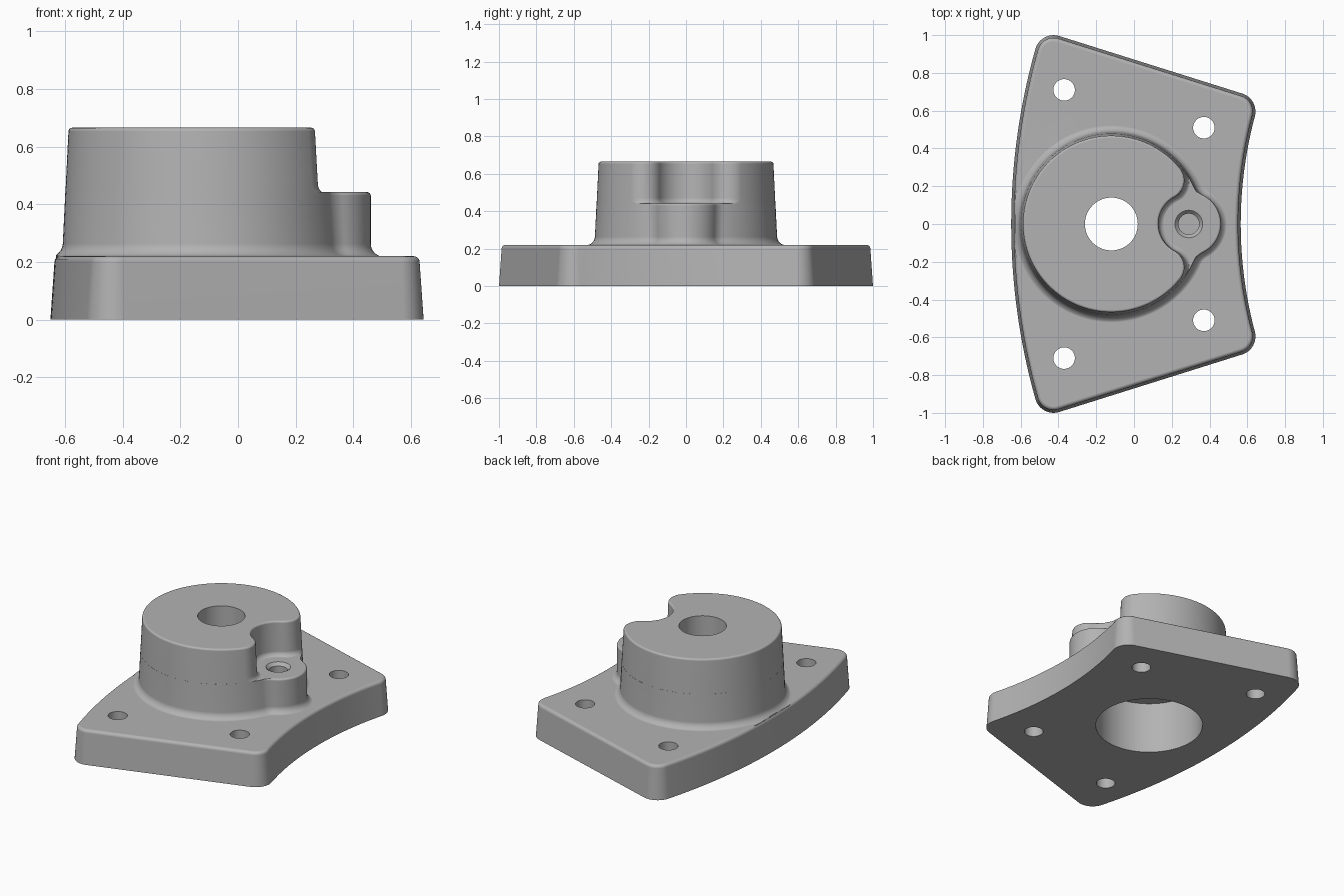
import bpy, bmesh, math
from math import pi, sin, cos, asin, atan2, sqrt, hypot

cube = bpy.data.objects.get("Cube")
if cube:
    bpy.data.objects.remove(cube, do_unlink=True)

# Main dimensions
HUB_X, BOSS_X = -0.12, 0.29
PLATE_TOP, BOSS_TOP, HUB_TOP = 0.22, 0.442, 0.665
SECTOR_X, R_IN, R_OUT, HALF_ANGLE, CORNER = 2.77, 2.205, 3.42, math.radians(17.45), 0.1

metal = bpy.data.materials.new("machined_grey")
metal.use_nodes = True
grey = (0.45, 0.45, 0.45, 1)
metal.diffuse_color = grey
metal.node_tree.nodes["Principled BSDF"].inputs["Base Color"].default_value = grey


def arc(cx, cy, r, a0, a1, n):
    return [(cx + r * cos(a0 + (a1 - a0) * i / n), cy + r * sin(a0 + (a1 - a0) * i / n))
            for i in range(n)]


def mirrored(half):
    return half + [(x, -y) for x, y in reversed(half[1:-1])]


def tangent_centre(d_hub, d_boss):
    # centre of an arc at given distances from the hub and boss axes
    gap = BOSS_X - HUB_X
    u = (d_hub ** 2 - d_boss ** 2 + gap ** 2) / (2 * gap)
    v = sqrt(d_hub ** 2 - u ** 2)
    return HUB_X + u, v, atan2(v, u - gap), atan2(v, u)


def plate_outline(inset):
    # rounded ring sector
    ti = HALF_ANGLE - asin(CORNER / (R_IN + CORNER))
    to = HALF_ANGLE - asin(CORNER / (R_OUT - CORNER))
    r, ri, ro = CORNER - inset, R_IN + CORNER, R_OUT - CORNER
    side = pi / 2 - HALF_ANGLE
    half = arc(SECTOR_X, 0, R_IN + inset, pi, pi - ti, 16)
    half += arc(SECTOR_X - ri * cos(ti), ri * sin(ti), r, -ti, side, 12)
    half += [(SECTOR_X - ri * cos(ti) + r * cos(side), ri * sin(ti) + r * sin(side))]
    half += arc(SECTOR_X - ro * cos(to), ro * sin(to), r, side, pi - to, 12)
    half += arc(SECTOR_X, 0, R_OUT - inset, pi - to, pi, 24)
    return mirrored(half + [(SECTOR_X - R_OUT + inset, 0)])


def boss_outline(r_hub, r_boss, r_neck):
    # round hub blended into the small boss by concave necks
    fx, fy, a, b = tangent_centre(r_hub + r_neck, r_boss + r_neck)
    half = arc(BOSS_X, 0, r_boss, 0, a, 16)
    half += arc(fx, fy, r_neck, a + pi, b + pi, 12)
    half += arc(HUB_X, 0, r_hub, b, pi, 48) + [(HUB_X - r_hub, 0)]
    pts = []
    for x, y in mirrored(half):  # keep the base fillet on the plate
        dist = hypot(x - SECTOR_X, y)
        k = min(1, (R_OUT - 0.02) / dist)
        pts.append((SECTOR_X + (x - SECTOR_X) * k, y * k))
    return pts


def hub_outline(r_hub, r_notch, r_horn):
    # round hub with a scooped notch and rounded horns
    hx, hy, a, b = tangent_centre(r_hub - r_horn, r_notch + r_horn)
    half = arc(BOSS_X, 0, r_notch, pi, a, 16)
    half += arc(hx, hy, r_horn, a - pi, b, 16)
    half += arc(HUB_X, 0, r_hub, b, pi, 48) + [(HUB_X - r_hub, 0)]
    return mirrored(half)


def loft(name, layers):
    # skin a stack of (outline, height) rings and cap both ends
    bm = bmesh.new()
    rings = [[bm.verts.new((x, y, z)) for x, y in pts] for pts, z in layers]
    n = len(rings[0])
    for low, high in zip(rings, rings[1:]):
        for i in range(n):
            j = (i + 1) % n
            bm.faces.new((low[i], low[j], high[j], high[i]))
    bm.faces.new(rings[0][::-1])
    bm.faces.new(rings[-1])
    bmesh.ops.recalc_face_normals(bm, faces=bm.faces[:])
    mesh = bpy.data.meshes.new(name)
    bm.to_mesh(mesh)
    bm.free()
    mesh.materials.append(metal)
    obj = bpy.data.objects.new(name, mesh)
    bpy.context.collection.objects.link(obj)
    return obj


def lathe(name, x, y, profile, n=64):
    return loft(name, [(arc(x, y, r, 0, 2 * pi, n), z) for r, z in profile])


def combine(target, tool, operation):
    bpy.context.view_layer.objects.active = target
    mod = target.modifiers.new(operation, "BOOLEAN")
    mod.operation, mod.solver, mod.object = operation, "EXACT", tool
    bpy.ops.object.modifier_apply(modifier=mod.name)
    bpy.data.objects.remove(tool, do_unlink=True)


def hub_radius(z):
    return 0.5 - 0.049 * z


def rounding(r, steps=4):
    # (inset, drop below the top) for a rounded upper edge
    return [(r * (1 - cos(t)), r * (1 - sin(t)))
            for t in (pi / 2 * i / steps for i in range(steps + 1))]


# Base plate with drafted walls and rounded rim
layers = [(plate_outline(0), 0)]
layers += [(plate_outline(0.014 + d), PLATE_TOP - h) for d, h in rounding(0.02)]
housing = loft("flange_housing", layers)

# Lower hub and boss, flared into the plate
FILLET = 0.045
layers = [(boss_outline(hub_radius(0.22) + FILLET, 0.17 + FILLET, 0.1 - FILLET), 0.2)]
for i in range(7):
    t = pi / 2 * i / 6
    z, e = PLATE_TOP - 0.002 + FILLET * (1 - cos(t)), FILLET * (1 - sin(t))
    layers.append((boss_outline(hub_radius(z) + e, 0.17 + e, 0.1 - e), z))
for d, h in rounding(0.012):
    z = BOSS_TOP - h
    layers.append((boss_outline(hub_radius(z), 0.17 - d, 0.1 + d), z))
combine(housing, loft("boss", layers), "UNION")

# Upper hub with the notch flared at its floor
SCOOP = 0.03
layers = [(hub_outline(hub_radius(0.42) - 0.0005, 0.158 - SCOOP, 0.1), 0.42)]
for i in range(6):
    t = pi / 2 * i / 5
    z = BOSS_TOP - 0.001 + SCOOP * (1 - cos(t))
    layers.append((hub_outline(hub_radius(z) - 0.0005, 0.158 - SCOOP * (1 - sin(t)), 0.1), z))
for d, h in rounding(0.012):
    z = HUB_TOP - h
    layers.append((hub_outline(hub_radius(z) - 0.0005 - d, 0.161 + d, 0.1 - d), z))
combine(housing, loft("hub", layers), "UNION")

# Bores: wide recess below, shaft bore above, blind boss hole, bolt holes
combine(housing, lathe("recess_cutter", HUB_X, 0, [(0.325, -0.1), (0.325, 0.34)], 96), "DIFFERENCE")
combine(housing, lathe("bore_cutter", HUB_X, 0, [(0.14, 0.3), (0.14, 0.8)]), "DIFFERENCE")
combine(housing, lathe("boss_hole_cutter", BOSS_X, 0,
                       [(0.055, 0.27), (0.055, 0.422), (0.073, BOSS_TOP), (0.073, 0.5)]), "DIFFERENCE")
for x, y in ((-0.37, 0.71), (0.37, 0.51)):
    for side in (1, -1):
        combine(housing, lathe("bolt_hole_cutter", x, y * side, [(0.057, -0.1), (0.057, 0.3)], 40),
                "DIFFERENCE")

# Smooth shading with crisp edges
bpy.ops.object.select_all(action="DESELECT")
housing.select_set(True)
bpy.context.view_layer.objects.active = housing
bpy.ops.object.shade_smooth_by_angle(angle=math.radians(32))
weighted = housing.modifiers.new("weighted_normals", "WEIGHTED_NORMAL")
weighted.keep_sharp = True
